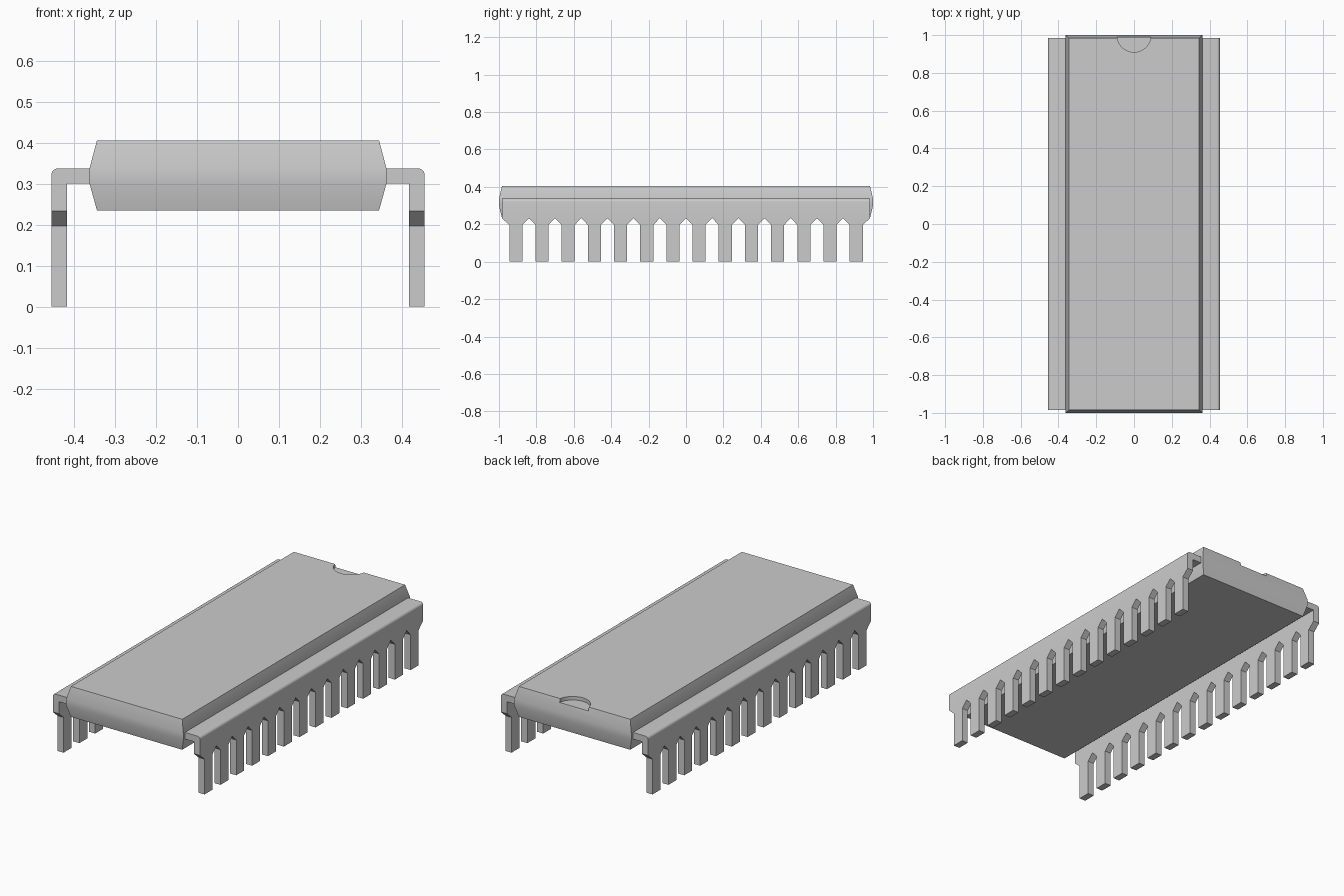
import bpy
import bmesh
from math import sin, cos, pi, radians
from mathutils import Vector

cube = bpy.data.objects.get("Cube")
if cube:
    bpy.data.objects.remove(cube, do_unlink=True)

grey = bpy.data.materials.new("plain grey")
grey.use_nodes = True
colour = (0.6, 0.6, 0.6, 1)
grey.diffuse_color = colour
grey.node_tree.nodes["Principled BSDF"].inputs["Base Color"].default_value = colour


def finish(name, bm):
    bmesh.ops.recalc_face_normals(bm, faces=bm.faces)
    mesh = bpy.data.meshes.new(name)
    bm.to_mesh(mesh)
    bm.free()
    mesh.materials.append(grey)
    obj = bpy.data.objects.new(name, mesh)
    bpy.context.collection.objects.link(obj)
    return obj


def prism(name, outline, direction):
    """Extrude a flat 3D outline along a direction."""
    bm = bmesh.new()
    face = bm.faces.new([bm.verts.new(p) for p in outline])
    top = bmesh.ops.extrude_face_region(bm, geom=[face])["geom"]
    bmesh.ops.translate(bm, vec=Vector(direction),
                        verts=[v for v in top if isinstance(v, bmesh.types.BMVert)])
    return finish(name, bm)


def activate(obj):
    bpy.ops.object.select_all(action="DESELECT")
    obj.select_set(True)
    bpy.context.view_layer.objects.active = obj


def boolean(obj, cutter, operation):
    """Apply a boolean, then discard its helper."""
    cutter.hide_render = True
    mod = obj.modifiers.new("cut", "BOOLEAN")
    mod.object, mod.operation, mod.solver = cutter, operation, "EXACT"
    activate(obj)
    bpy.ops.object.modifier_apply(modifier=mod.name)
    bpy.data.objects.remove(cutter, do_unlink=True)


def smooth(obj):
    activate(obj)
    bpy.ops.object.shade_smooth_by_angle(angle=radians(30))


# Moulded body: stacked rectangles with drafted sides
bm = bmesh.new()
rings = []
for x, y, z in ((0.344, 0.984, 0.235), (0.362, 1, 0.3),
                (0.362, 1, 0.337), (0.344, 0.984, 0.405)):
    rings.append([bm.verts.new((sx * x, sy * y, z))
                  for sx, sy in ((-1, -1), (1, -1), (1, 1), (-1, 1))])
for low, high in zip(rings, rings[1:]):
    for i in range(4):
        j = (i + 1) % 4
        bm.faces.new((low[i], low[j], high[j], high[i]))
bm.faces.new(rings[0])
bm.faces.new(rings[-1])
body = finish("body", bm)

# Round orientation notch in the top of the back edge
circle = [(0.09 * cos(i * pi / 24), 1 + 0.09 * sin(i * pi / 24), 0.385)
          for i in range(48)]
boolean(body, prism("notch_cutter", circle, (0, 0, 0.1)), "DIFFERENCE")
smooth(body)

# Pin rows: a bent strip trimmed to a comb outline
PINS, PITCH, HALF, END = 14, 0.14, 0.035, 0.985
SHOULDER, ROOT, RADIUS = 0.233, 0.197, 0.016
comb = [(END, 0.4), (-END, 0.4), (-END, SHOULDER)]
for i in range(PINS):
    y = (i - (PINS - 1) / 2) * PITCH
    comb += [(y - HALF, ROOT), (y - HALF, 0), (y + HALF, 0), (y + HALF, ROOT)]
    comb.append((y + PITCH / 2 if i < PINS - 1 else END, SHOULDER))

bend = [(0.455 - RADIUS + RADIUS * cos(a * pi / 12),
         0.337 - RADIUS + RADIUS * sin(a * pi / 12)) for a in range(7)]
strip = [(0.455, -0.05)] + bend + [(0.35, 0.337), (0.35, 0.3),
                                   (0.417, 0.3), (0.417, -0.05)]

for side, name in ((1, "left_pin_row"), (-1, "right_pin_row")):
    row = prism(name, [(side * x, -1.1, z) for x, z in strip], (0, 2.2, 0))
    cutter = prism("comb_cutter", [(side * 0.3, y, z) for y, z in comb],
                   (side * 0.3, 0, 0))
    boolean(row, cutter, "INTERSECT")
    smooth(row)
